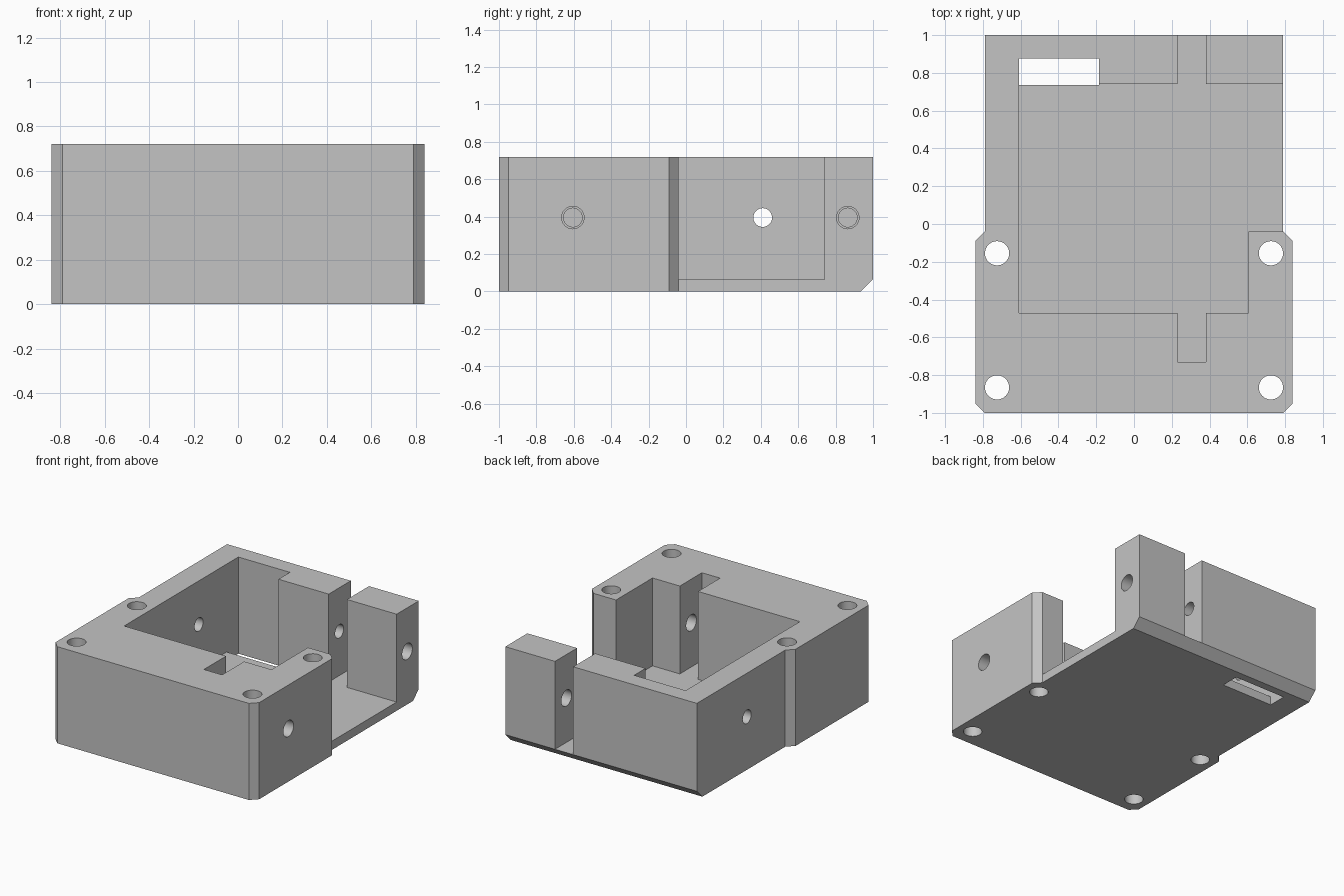
import bpy, bmesh, math
from mathutils import Vector

if "Cube" in bpy.data.objects:
    bpy.data.objects.remove(bpy.data.objects["Cube"])

H, FLOOR, HOLE_Z = 0.72, 0.065, 0.395

grey = bpy.data.materials.new("light grey")
grey.diffuse_color = (0.55, 0.55, 0.55, 1)
grey.use_nodes = True
grey.node_tree.nodes["Principled BSDF"].inputs["Base Color"].default_value = grey.diffuse_color


def make_object(name, bm):
    bmesh.ops.recalc_face_normals(bm, faces=bm.faces)
    mesh = bpy.data.meshes.new(name)
    bm.to_mesh(mesh)
    bm.free()
    mesh.materials.append(grey)
    obj = bpy.data.objects.new(name, mesh)
    bpy.context.collection.objects.link(obj)
    return obj


def prism(name, outline, z0, z1):
    """Extrude an xy outline from z0 to z1."""
    bm = bmesh.new()
    face = bm.faces.new([bm.verts.new((x, y, z0)) for x, y in outline])
    ext = bmesh.ops.extrude_face_region(bm, geom=[face])
    top = [g for g in ext["geom"] if isinstance(g, bmesh.types.BMVert)]
    bmesh.ops.translate(bm, verts=top, vec=(0, 0, z1 - z0))
    return make_object(name, bm)


def rod(name, start, end, radius):
    """Cylinder between two points."""
    a, b = Vector(start), Vector(end)
    bm = bmesh.new()
    bmesh.ops.create_cone(bm, cap_ends=True, segments=48, radius1=radius,
                          radius2=radius, depth=(b - a).length)
    turn = (b - a).to_track_quat('Z', 'Y').to_matrix()
    bmesh.ops.rotate(bm, verts=bm.verts, matrix=turn)
    bmesh.ops.translate(bm, verts=bm.verts, vec=(a + b) / 2)
    return make_object(name, bm)


# Housing block: narrow rear, wider front with chamfered corners
right = [(0.79, -1), (0.84, -0.95), (0.84, -0.09), (0.79, -0.04), (0.79, 1)]
housing = prism("housing", right + [(-x, y) for x, y in reversed(right)], 0, H)

# Chamfer along the lower rear edge
bm = bmesh.new()
bm.from_mesh(housing.data)
edge = [e for e in bm.edges
        if all(v.co.y > 0.99 and v.co.z < 0.01 for v in e.verts)]
bmesh.ops.bevel(bm, geom=edge, offset=0.065, segments=1, affect='EDGES')
bm.to_mesh(housing.data)
bm.free()

# Main pocket, open to the right and with strap slots front and rear
pocket = [(-0.61, -0.47), (0.23, -0.47), (0.23, -0.73), (0.38, -0.73),
          (0.38, -0.47), (0.605, -0.47), (0.605, -0.04), (1, -0.04),
          (1, 0.74), (0.38, 0.74), (0.38, 1.2), (0.23, 1.2), (0.23, 0.74),
          (-0.185, 0.74), (-0.185, 0.875), (-0.61, 0.875)]
cutters = [prism("pocket_cutter", pocket, FLOOR, 1)]

# Cable window through the floor
cutters.append(prism("window_cutter", [(-0.61, 0.737), (-0.185, 0.737),
                                       (-0.185, 0.875), (-0.61, 0.875)], -0.2, 0.5))

# Vertical mounting holes
for x in (-0.725, 0.725):
    for y in (-0.865, -0.155):
        cutters.append(rod("mounting_hole_cutter", (x, y, -0.2), (x, y, 1), 0.064))

# Clamp screw holes: clearance up to the slot, narrower blind hole beyond it
for y in (-0.605, 0.865):
    cutters.append(rod("clearance_hole_cutter", (0.3, y, HOLE_Z), (1, y, HOLE_Z), 0.06))
    cutters.append(rod("thread_hole_cutter", (-0.1, y, HOLE_Z), (0.29, y, HOLE_Z), 0.05))

# Hole through the left wall
cutters.append(rod("wall_hole_cutter", (-1, 0.41, HOLE_Z), (-0.4, 0.41, HOLE_Z), 0.05))

bpy.context.view_layer.objects.active = housing
housing.select_set(True)
for cutter in cutters:
    mod = housing.modifiers.new(cutter.name, 'BOOLEAN')
    mod.operation, mod.solver, mod.object = 'DIFFERENCE', 'EXACT', cutter
    bpy.ops.object.modifier_apply(modifier=mod.name)
    bpy.data.objects.remove(cutter)

bpy.ops.object.shade_smooth_by_angle(angle=math.radians(30))
